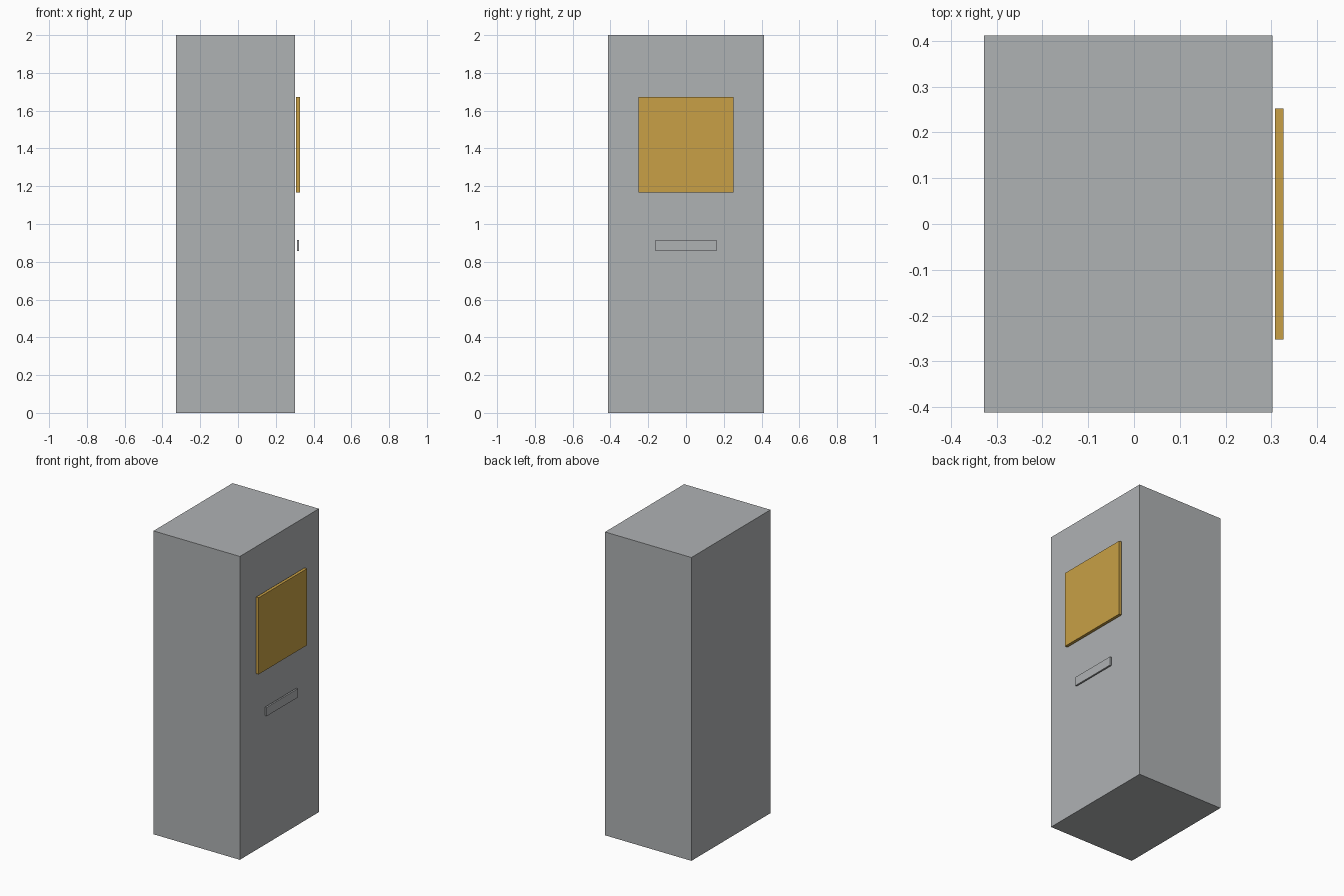
import bpy
import bmesh
from mathutils import Vector

default = bpy.data.objects.get("Cube")
if default:
    bpy.data.objects.remove(default, do_unlink=True)


def make_material(name, rgb):
    mat = bpy.data.materials.new(name)
    mat.use_nodes = True
    colour = (*rgb, 1.0)
    mat.diffuse_color = colour
    for node in mat.node_tree.nodes:
        if node.type == 'BSDF_PRINCIPLED':
            node.inputs["Base Color"].default_value = colour
    return mat


def make_box(name, low, high, mat):
    """Flat-shaded box spanning two opposite corners."""
    low, high = Vector(low), Vector(high)
    bm = bmesh.new()
    bmesh.ops.create_cube(bm, size=1.0)
    bmesh.ops.scale(bm, vec=high - low, verts=bm.verts)
    mesh = bpy.data.meshes.new(name)
    bm.to_mesh(mesh)
    bm.free()
    mesh.materials.append(mat)
    obj = bpy.data.objects.new(name, mesh)
    obj.location = (low + high) / 2
    bpy.context.collection.objects.link(obj)
    return obj


grey = make_material("light grey metal", (0.43, 0.445, 0.456))
gold = make_material("amber yellow", (0.578, 0.352, 0.061))

# Tall cabinet
make_box("cabinet_body", (-0.328, -0.412, 0), (0.302, 0.412, 2), grey)

# Square panel standing just off the +x side
make_box("display_panel", (0.308, -0.252, 1.168), (0.327, 0.252, 1.673), gold)

# Narrow slot plate below the panel
make_box("slot_plate", (0.312, -0.162, 0.857), (0.323, 0.162, 0.915), grey)
